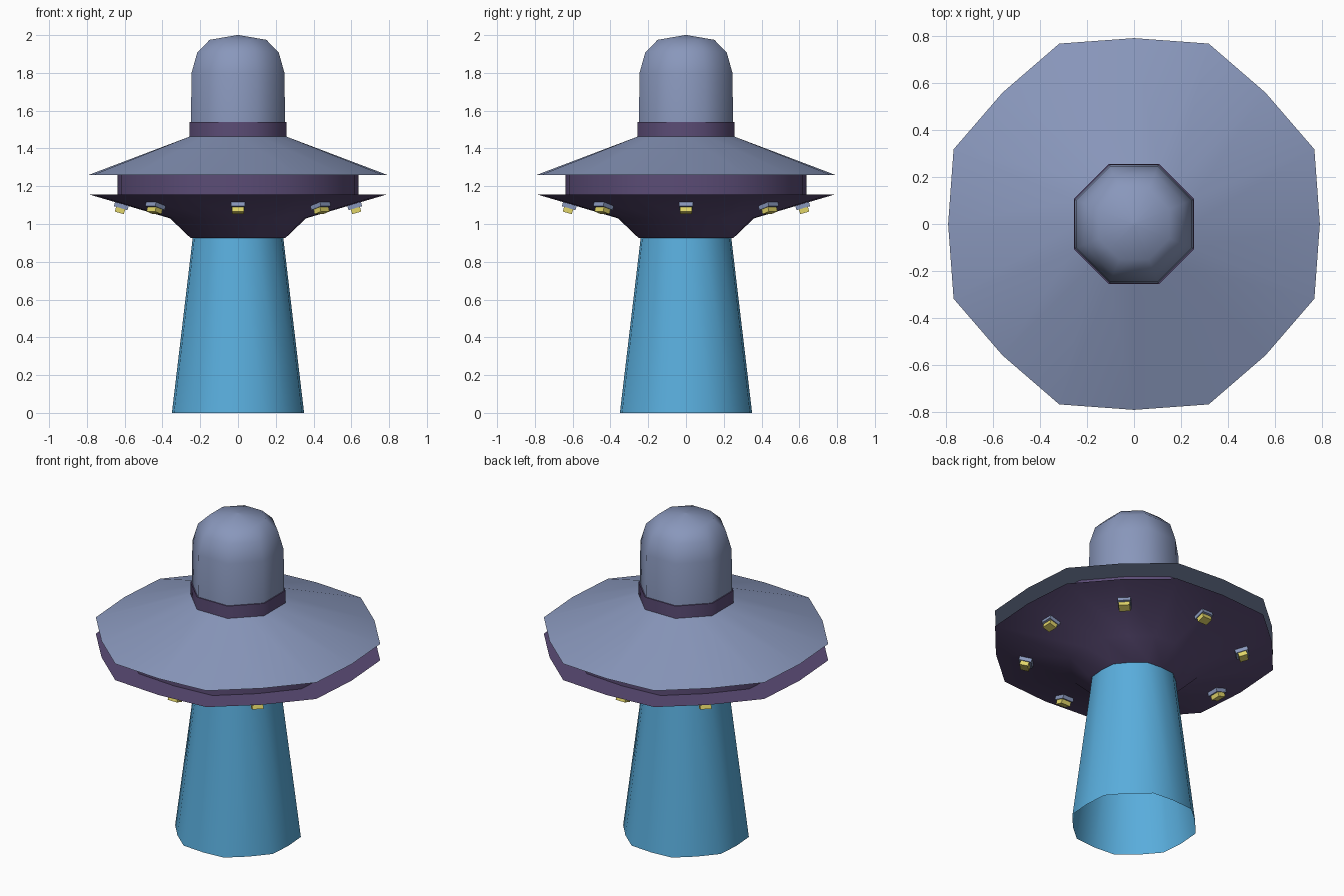
import bpy, bmesh, math
from mathutils import Matrix, Vector

if "Cube" in bpy.data.objects:
    bpy.data.objects.remove(bpy.data.objects["Cube"])

def material(name, rgb):
    m = bpy.data.materials.new(name)
    m.diffuse_color = (*rgb, 1)
    m.use_nodes = True
    m.node_tree.nodes["Principled BSDF"].inputs["Base Color"].default_value = m.diffuse_color
    return m

SLATE = material("slate blue", (0.25, 0.31, 0.50))
PURPLE = material("dark purple", (0.105, 0.072, 0.18))
BEAM = material("beam blue", (0.10, 0.42, 0.72))
YELLOW = material("lamp yellow", (0.75, 0.66, 0.14))

C8 = math.cos(math.pi / 8)

def finish(name, bm, mat, angle):
    bmesh.ops.recalc_face_normals(bm, faces=bm.faces)
    me = bpy.data.meshes.new(name)
    bm.to_mesh(me)
    bm.free()
    ob = bpy.data.objects.new(name, me)
    bpy.context.collection.objects.link(ob)
    me.materials.append(mat)
    if angle:
        bpy.ops.object.select_all(action='DESELECT')
        ob.select_set(True)
        bpy.context.view_layer.objects.active = ob
        bpy.ops.object.shade_smooth_by_angle(angle=math.radians(angle))
    return ob

def loft(name, rings, mat, cap_start=False, cap_end=False, angle=50):
    """Rings are (radius at edge middles, radius at octagon corners, z), 16 points each."""
    bm = bmesh.new()
    loops = []
    for mid, corner, z in rings:
        loop = []
        for i in range(16):
            r = corner if i % 2 else mid
            a = i * math.pi / 8
            loop.append(bm.verts.new((r * math.cos(a), r * math.sin(a), z)))
        loops.append(loop)
    for p, q in zip(loops, loops[1:]):
        for i in range(16):
            j = (i + 1) % 16
            bm.faces.new((p[i], p[j], q[j], q[i]))
    if cap_start:
        bm.faces.new(loops[0])
    if cap_end:
        bm.faces.new(loops[-1])
    return finish(name, bm, mat, angle)

def octa(r, z):
    return (r, r / C8, z)

def box(name, size, matrix, mat):
    bm = bmesh.new()
    bmesh.ops.create_cube(bm, size=1)
    bmesh.ops.transform(bm, matrix=matrix @ Matrix.Diagonal((*size, 1)), verts=bm.verts)
    return finish(name, bm, mat, 0)

# Domed cabin and its collar
loft("dome", [octa(0.25, 1.46), octa(0.246, 1.80), octa(0.215, 1.91),
              octa(0.15, 1.975), octa(0.005, 2.0)], SLATE, cap_end=True)
loft("dome_collar", [octa(0.25, 1.54), octa(0.256, 1.54), octa(0.256, 1.46)], PURPLE)

# Upper saucer, middle band and lower hull
loft("upper_saucer", [octa(0.25, 1.465), (0.79, 0.83, 1.26), (0.60, 0.63, 1.26)], SLATE)
loft("middle_band", [(0.638, 0.67, 1.27), (0.638, 0.67, 1.15)], PURPLE)
loft("lower_hull", [(0.60, 0.63, 1.157), (0.79, 0.83, 1.157), (0.36, 0.38, 1.03),
                    octa(0.25, 0.925)], PURPLE, cap_end=True)

# Light beam, open at the bottom
loft("light_beam", [(0.24, 0.25, 0.925), (0.35, 0.367, 0.0)], BEAM)

# Ring of eight lamps on the hull underside, tilted to its slope
tilt = math.atan2(0.127, 0.43)
for i in range(8):
    m = (Matrix.Rotation(i * math.pi / 4, 4, 'Z')
         @ Matrix.Translation(Vector((0.615, 0, 1.105)))
         @ Matrix.Rotation(-tilt, 4, 'Y'))
    box(f"lamp_base_{i + 1}", (0.075, 0.075, 0.04),
        m @ Matrix.Translation((0, 0, -0.002)), SLATE)
    box(f"lamp_{i + 1}", (0.05, 0.064, 0.04),
        m @ Matrix.Translation((0, 0, -0.028)), YELLOW)
